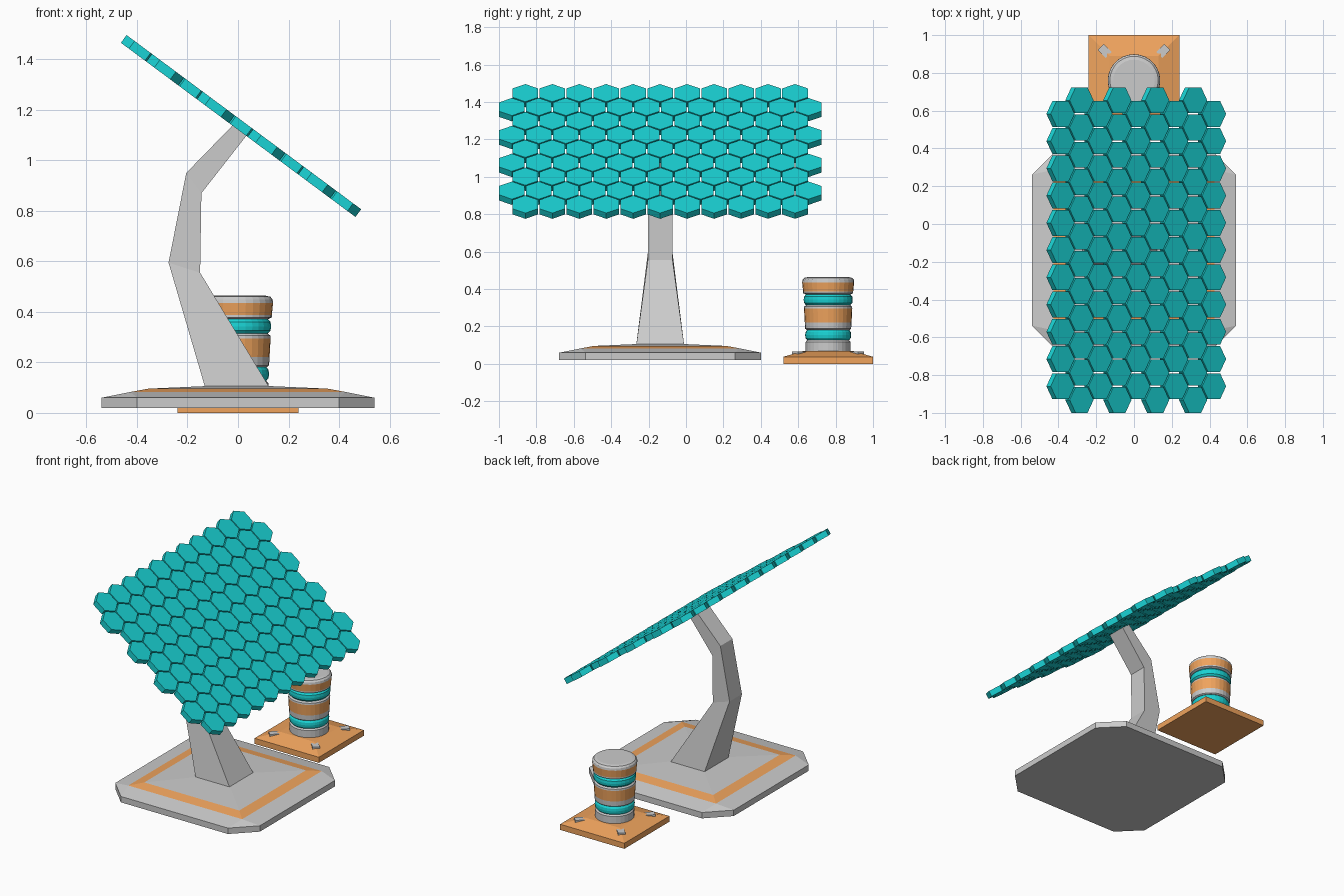
import bpy, bmesh
from math import sin, cos, pi, radians, sqrt
from mathutils import Vector, Matrix

if "Cube" in bpy.data.objects:
    bpy.data.objects.remove(bpy.data.objects["Cube"])


def material(name, color):
    m = bpy.data.materials.new(name)
    m.diffuse_color = (*color, 1)
    m.use_nodes = True
    m.node_tree.nodes["Principled BSDF"].inputs["Base Color"].default_value = m.diffuse_color
    return m


TEAL = material("teal", (0.01, 0.65, 0.66))
ORANGE = material("orange", (0.87, 0.37, 0.11))


def finish(name, bm, mat=None):
    bmesh.ops.recalc_face_normals(bm, faces=bm.faces[:])
    me = bpy.data.meshes.new(name)
    bm.to_mesh(me)
    bm.free()
    ob = bpy.data.objects.new(name, me)
    bpy.context.collection.objects.link(ob)
    if mat:
        me.materials.append(mat)
    return ob


def loft(bm, rings):
    """Closed skin through rings of equal point counts."""
    vs = [[bm.verts.new(p) for p in r] for r in rings]
    n = len(vs[0])
    for a, b in zip(vs, vs[1:]):
        for i in range(n):
            j = (i + 1) % n
            bm.faces.new((a[i], a[j], b[j], b[i]))
    bm.faces.new(vs[0][::-1])
    bm.faces.new(vs[-1])


def square(cy, h, z):
    return [(-h, cy - h, z), (h, cy - h, z), (h, cy + h, z), (-h, cy + h, z)]


def squares(name, cy, steps, mat=None):
    bm = bmesh.new()
    loft(bm, [square(cy, h, z) for h, z in steps])
    return finish(name, bm, mat)


def lathe(name, cy, profile, mat=None, n=28):
    bm = bmesh.new()
    loft(bm, [[(r * cos(2 * pi * i / n), cy + r * sin(2 * pi * i / n), z)
               for i in range(n)] for r, z in profile])
    return finish(name, bm, mat)


# Solar panel stand: base, stem and panel share this centre line
CY = -0.138

# Base slab with clipped corners, sloping up to a square
bm = bmesh.new()
for z in (0.02, 0.06):
    for sx in (-1, 1):
        for sy in (-1, 1):
            for x, y in ((0.54, 0.4), (0.4, 0.54)):
                bm.verts.new((sx * x, CY + sy * y, z))
for p in square(CY, 0.425, 0.083):
    bm.verts.new(p)
bmesh.ops.convex_hull(bm, input=bm.verts[:])
bmesh.ops.dissolve_limit(bm, angle_limit=0.01, verts=bm.verts[:], edges=bm.edges[:])
finish("base_slab", bm)
squares("base_trim", CY, [(0.425, 0.083), (0.355, 0.096)], ORANGE)
squares("base_top", CY, [(0.355, 0.096), (0.13, 0.106)])

# Bent stem: left x, z, right x, z, half width
bm = bmesh.new()
loft(bm, [[(xl, CY - w, zl), (xr, CY - w, zr), (xr, CY + w, zr), (xl, CY + w, zl)]
          for xl, zl, xr, zr, w in (
              (-0.13, 0.10, 0.125, 0.10, 0.128),
              (-0.275, 0.595, -0.15, 0.555, 0.066),
              (-0.205, 0.95, -0.145, 0.87, 0.064),
              (-0.02, 1.14, 0.035, 1.10, 0.064))])
finish("stem", bm)

# Tilted honeycomb panel: nine rows of 11 or 12 hexagonal cells
PITCH, R, T = 0.1442, 0.079, 0.019
place = Matrix.Translation((0.012, CY, 1.136)) @ Matrix.Rotation(radians(36.6), 4, 'Y')
bm = bmesh.new()
for row in range(9):
    count = 11 + row % 2
    u = (row - 4) * PITCH * sqrt(3) / 2
    for k in range(count):
        v = (k - (count - 1) / 2) * PITCH
        loft(bm, [[place @ Vector((u + R * cos(pi * i / 3), v + R * sin(pi * i / 3), t))
                   for i in range(6)] for t in (-T, T)])
finish("honeycomb_panel", bm, TEAL)

# Canister on a square plate
KY = 0.76
squares("canister_plate", KY, [(0.24, 0), (0.24, 0.038), (0.13, 0.07)], ORANGE)

# Corner inlays on the plate
bm = bmesh.new()
for sx in (-1, 1):
    for sy in (-1, 1):
        loft(bm, [[(sx * (0.155 + dx), KY + sy * (0.155 + dy), z)
                   for dx, dy in ((0.037, 0.005), (0.005, 0.037),
                                  (-0.037, -0.005), (-0.005, -0.037))]
                  for z in (0.035, 0.066)])
finish("plate_inlays", bm)

# Stacked canister bands, bottom to top
for name, prof, mat in (
    ("canister_foot", [(0.12, 0.06), (0.12, 0.118), (0.112, 0.127)], None),
    ("lower_glow_ring", [(0.112, 0.127), (0.121, 0.138), (0.123, 0.154),
                         (0.121, 0.17), (0.112, 0.182)], TEAL),
    ("middle_band_bottom", [(0.115, 0.182), (0.123, 0.188), (0.125, 0.222)], None),
    ("middle_band", [(0.125, 0.222), (0.129, 0.295)], ORANGE),
    ("middle_band_top", [(0.129, 0.295), (0.128, 0.306), (0.118, 0.314)], None),
    ("upper_glow_ring", [(0.118, 0.314), (0.129, 0.326), (0.131, 0.343),
                         (0.129, 0.36), (0.118, 0.372)], TEAL),
    ("upper_band_bottom", [(0.12, 0.372), (0.134, 0.378), (0.134, 0.387)], None),
    ("upper_band", [(0.134, 0.387), (0.139, 0.436)], ORANGE),
    ("canister_lid", [(0.139, 0.436), (0.137, 0.45), (0.128, 0.46), (0.11, 0.464)], None),
):
    lathe(name, KY, prof, mat)
